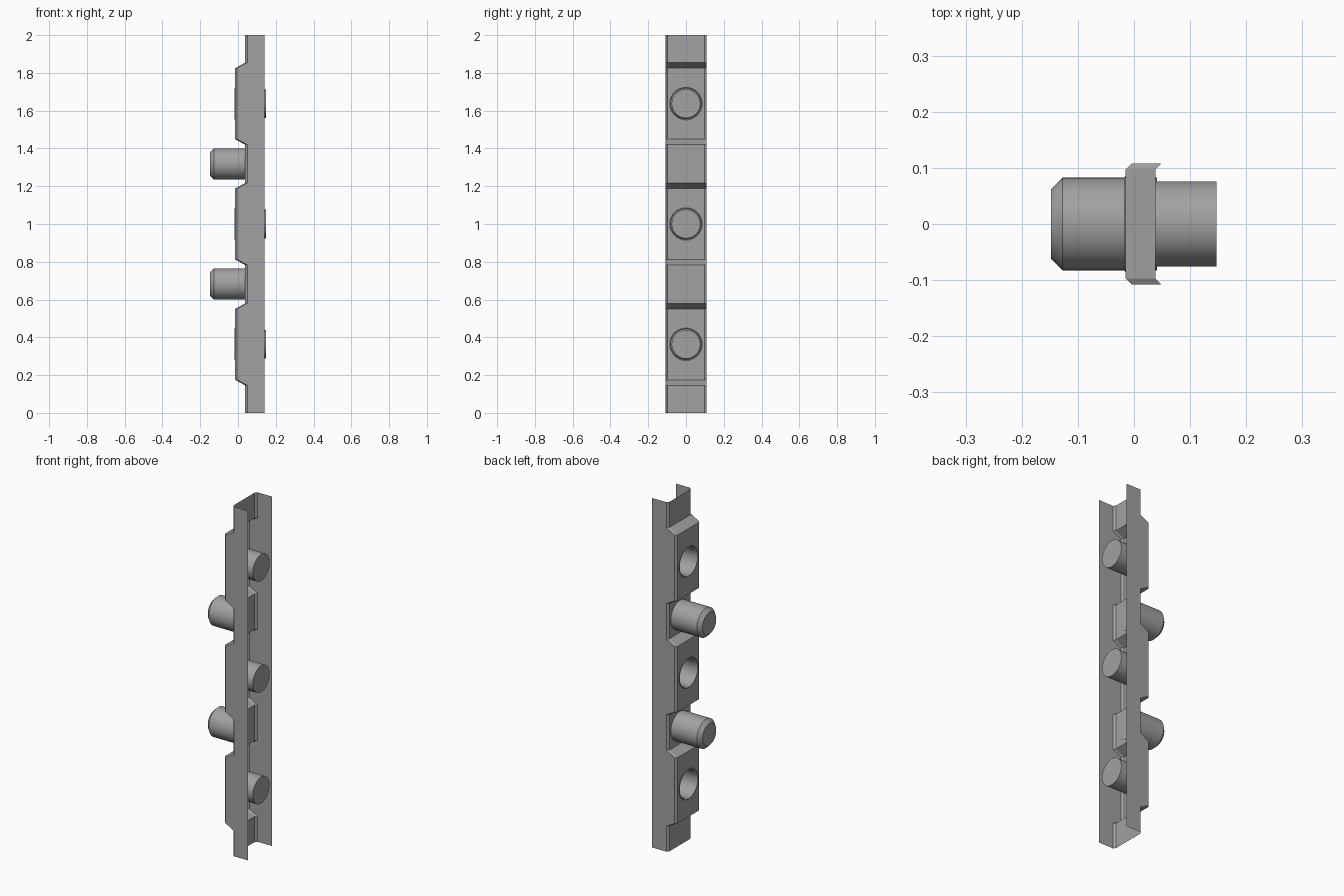
import bpy, bmesh
from math import cos, sin, pi

cube = bpy.data.objects.get("Cube")
if cube:
    bpy.data.objects.remove(cube, do_unlink=True)

grey = bpy.data.materials.new("plain_grey")
grey.use_nodes = True
COLOUR = (0.36, 0.36, 0.36, 1)
grey.diffuse_color = COLOUR
grey.node_tree.nodes["Principled BSDF"].inputs["Base Color"].default_value = COLOUR

SEG = 40
HALF, BEVEL = 0.108, 0.011      # channel half width, corner bevel
LOW, HIGH, LIP = 0.038, -0.015, 0.14
SOCKETS = (0.363, 1.0, 1.637)
PINS = (0.682, 1.318)
RIM = 0.086


def finish(bm, name, smooth=True):
    mesh = bpy.data.meshes.new(name)
    bm.to_mesh(mesh)
    bm.free()
    mesh.materials.append(grey)
    obj = bpy.data.objects.new(name, mesh)
    bpy.context.collection.objects.link(obj)
    if smooth:
        bpy.ops.object.select_all(action='DESELECT')
        obj.select_set(True)
        bpy.context.view_layer.objects.active = obj
        bpy.ops.object.shade_smooth_by_angle(angle=0.45)
    return obj


def ring(bm, x, r, z):
    return [bm.verts.new((x, r * cos(2 * pi * i / SEG), z + r * sin(2 * pi * i / SEG)))
            for i in range(SEG)]


def turned(name, z, profile, cap_start, inside_out=False):
    """Round part along x from (x, radius) pairs, closed at its far end."""
    bm = bmesh.new()
    rings = [ring(bm, x, r, z) for x, r in profile]
    for a, b in zip(rings, rings[1:]):
        for i in range(SEG):
            j = (i + 1) % SEG
            bm.faces.new((a[j], a[i], b[i], b[j]))
    if cap_start:
        bm.faces.new(rings[0][::-1])
    bm.faces.new(rings[-1])
    bmesh.ops.recalc_face_normals(bm, faces=bm.faces)
    return finish(bm, name)


# Folded sheet channel with three raised panels, each pierced by a socket
stations = [(0.0, LOW)]
for z in SOCKETS:
    stations += [(z - 0.217, LOW), (z - 0.188, HIGH), (z + 0.188, HIGH), (z + 0.217, LOW)]
stations.append((2.0, LOW))

bm = bmesh.new()
rows = []
for z, x in stations:
    half = [(LIP, HALF), (x + BEVEL, HALF), (x, HALF - BEVEL)]
    section = half + [(px, -py) for px, py in reversed(half)]
    rows.append([bm.verts.new((px, py, z)) for px, py in section])

for k, (a, b) in enumerate(zip(rows, rows[1:])):
    raised = stations[k][1] == HIGH and stations[k + 1][1] == HIGH
    for i in range(5):
        if raised and i == 2:
            continue
        bm.faces.new((a[i], b[i], b[i + 1], a[i + 1]))
    if raised:
        # Panel face with a round opening
        centre = (stations[k][0] + stations[k + 1][0]) / 2
        hole = ring(bm, HIGH, RIM, centre)
        outer = [a[2], b[2], b[3], a[3]]
        edges = []
        for loop in (hole, outer):
            for p, q in zip(loop, loop[1:] + loop[:1]):
                edges.append(bm.edges.get((p, q)) or bm.edges.new((p, q)))
        bmesh.ops.triangle_fill(bm, edges=edges, use_beauty=True, normal=(-1, 0, 0))
bmesh.ops.recalc_face_normals(bm, faces=bm.faces)
finish(bm, "channel", smooth=False)

# Blind sockets sunk into the raised panels
for n, z in enumerate(SOCKETS, 1):
    turned(f"socket_{n}", z,
           [(HIGH, RIM), (-0.018, 0.082), (-0.006, 0.076), (0.147, 0.076)], False)

# Bevelled pins standing on the low panels
for n, z in enumerate(PINS, 1):
    turned(f"pin_{n}", z, [(-0.148, 0.062), (-0.127, 0.083), (0.041, 0.083)], True)
